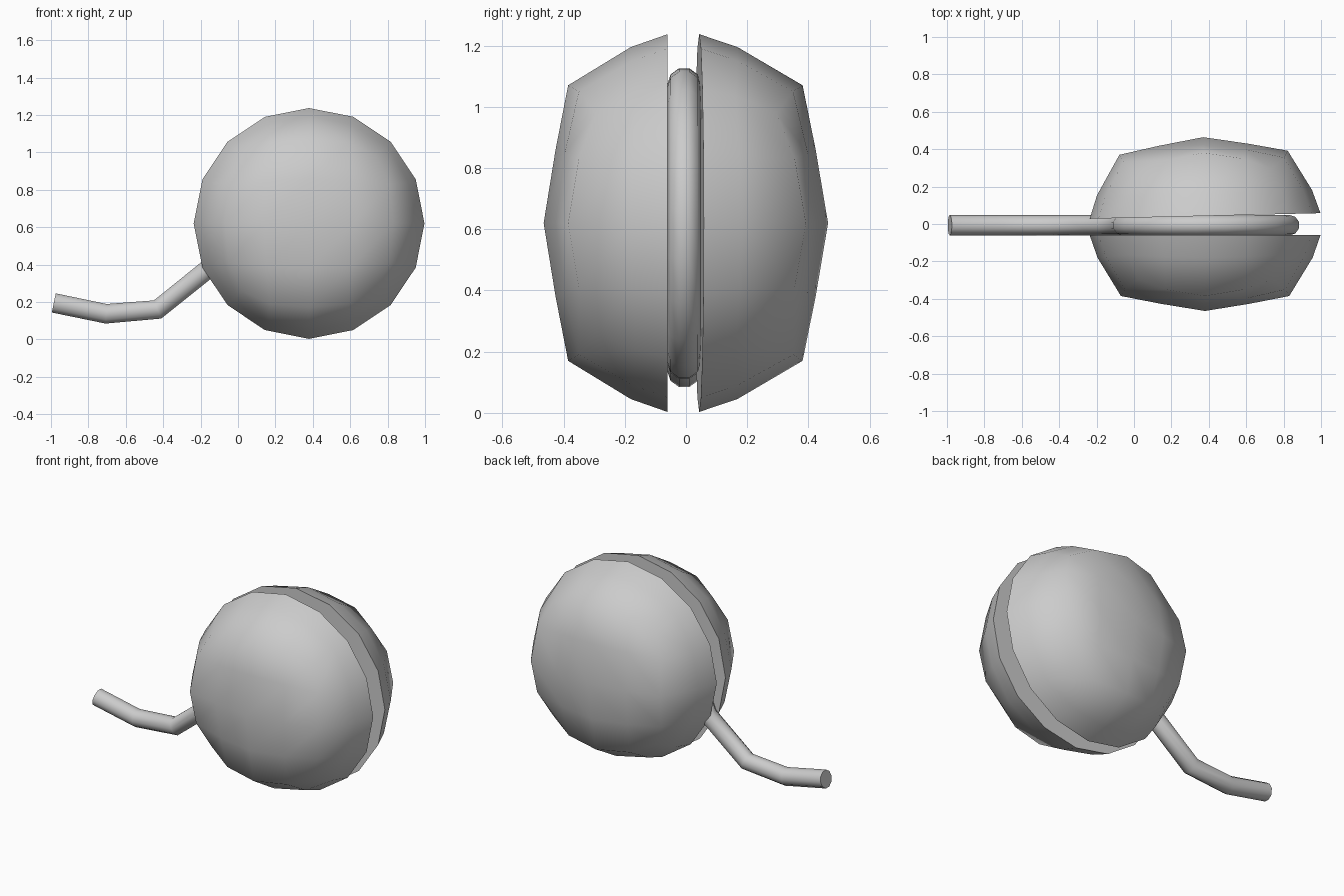
import bpy, bmesh, math
from mathutils import Matrix, Vector

if "Cube" in bpy.data.objects:
    bpy.data.objects.remove(bpy.data.objects["Cube"])

CX, CZ, R = 0.38, 0.62, 0.617


def smooth(obj, angle=60):
    bpy.ops.object.select_all(action='DESELECT')
    bpy.context.view_layer.objects.active = obj
    obj.select_set(True)
    bpy.ops.object.shade_smooth_by_angle(angle=math.radians(angle))


# Rounded cap sampled as a 4x4 patch: (major, minor) step -> (major, minor, depth)
CAP = {(0, 0): (0, 0, .405), (1, 0): (.24, 0, .366), (1, 1): (.228, .228, .336),
       (2, 0): (.45, 0, .325), (2, 1): (.43, .21, .29), (2, 2): (.36, .36, .235)}
# Row between the cap and the rim
SIDE = {(2, 0): (.575, 0, .12), (2, 1): (.53, .22, .115), (2, 2): (.415, .415, .105)}


def lookup(table, i, j):
    big, small = max(abs(i), abs(j)), min(abs(i), abs(j))
    a, b, d = table[(big, small)]
    x, z = (a, b) if abs(i) >= abs(j) else (b, a)
    return Vector((math.copysign(x, i), -d, math.copysign(z, j)))


def half(name, y, side, depth_scale, turn):
    bm = bmesh.new()
    steps = range(-2, 3)
    cap = {(i, j): bm.verts.new(lookup(CAP, i, j)) for i in steps for j in steps}
    for i in range(-2, 2):
        for j in range(-2, 2):
            bm.faces.new([cap[i, j], cap[i + 1, j], cap[i + 1, j + 1], cap[i, j + 1]])
    # Border of the patch, then the side row and the 16-sided rim
    border = ([(2, j) for j in range(-2, 2)] + [(i, 2) for i in range(2, -2, -1)]
              + [(-2, j) for j in range(2, -2, -1)] + [(i, -2) for i in range(-2, 2)])
    mid = [bm.verts.new(lookup(SIDE, i, j)) for i, j in border]
    rim = []
    for k in range(16):
        a = math.radians(-45 + 22.5 * k)
        rim.append(bm.verts.new((R * math.cos(a), 0, R * math.sin(a))))
    edge = [cap[b] for b in border]
    for upper, lower in ((edge, mid), (mid, rim)):
        for k in range(16):
            n = (k + 1) % 16
            bm.faces.new([upper[k], lower[k], lower[n], upper[n]])
    bm.faces.new(rim)
    bm.transform(Matrix.Diagonal((1, side * depth_scale, 1, 1)))
    bmesh.ops.recalc_face_normals(bm, faces=bm.faces)
    mesh = bpy.data.meshes.new(name)
    bm.to_mesh(mesh)
    bm.free()
    obj = bpy.data.objects.new(name, mesh)
    obj.location = (CX, y, CZ)
    obj.rotation_euler.z = math.radians(turn)
    bpy.context.collection.objects.link(obj)
    smooth(obj)


half("front_half", -0.06, 1, 1.0, 0)
half("back_half", 0.043, -1, 1.04, 1.4)

# Axle joining the halves
bpy.ops.mesh.primitive_cylinder_add(vertices=16, radius=0.1, depth=0.14,
                                    location=(CX, -0.008, CZ),
                                    rotation=(math.pi / 2, 0, 0))
bpy.context.object.name = "axle"
smooth(bpy.context.object)

# String: loose tail, then one wind around the gap
points = [(-.985, .195), (-.705, .137), (-.43, .16), (-.15, .385)]
for k in range(20):
    a = math.radians(185 - 18 * k)
    points.append((CX + .452 * math.cos(a), CZ + .455 * math.sin(a)))
curve = bpy.data.curves.new("string", 'CURVE')
curve.dimensions = '3D'
curve.bevel_depth = 0.055
curve.bevel_resolution = 3
curve.use_fill_caps = True
spline = curve.splines.new('POLY')
spline.points.add(len(points) - 1)
for p, (x, z) in zip(spline.points, points):
    p.co = (x, -0.006, z, 1)
string = bpy.data.objects.new("string", curve)
bpy.context.collection.objects.link(string)
bpy.ops.object.select_all(action='DESELECT')
bpy.context.view_layer.objects.active = string
string.select_set(True)
bpy.ops.object.convert(target='MESH')
smooth(bpy.context.object, 50)
